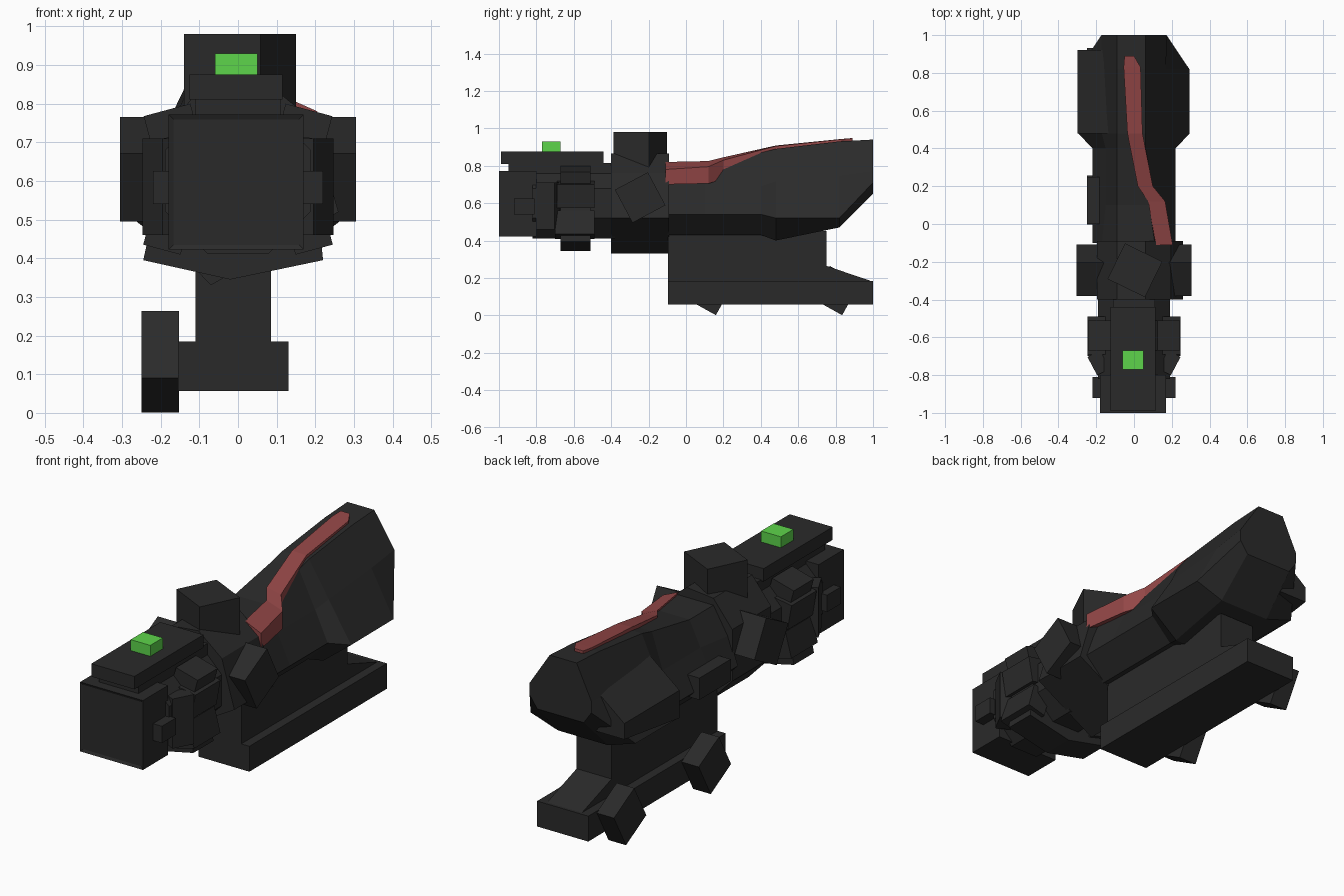
import bpy, bmesh, math
from mathutils import Matrix, Vector

if "Cube" in bpy.data.objects:
    bpy.data.objects.remove(bpy.data.objects["Cube"])


def material(name, rgb):
    m = bpy.data.materials.new(name)
    m.diffuse_color = (*rgb, 1)
    m.use_nodes = True
    m.node_tree.nodes["Principled BSDF"].inputs["Base Color"].default_value = m.diffuse_color
    return m


DARK = material("dark grey", (0.023, 0.023, 0.023))
GREEN = material("green", (0.11, 0.66, 0.07))
RED = material("dull red", (0.29, 0.062, 0.062))


def finish(name, bm, mat):
    bmesh.ops.recalc_face_normals(bm, faces=bm.faces)
    me = bpy.data.meshes.new(name)
    bm.to_mesh(me)
    bm.free()
    me.materials.append(mat)
    ob = bpy.data.objects.new(name, me)
    bpy.context.collection.objects.link(ob)
    return ob


def box(name, x, y, z, mat=DARK, rot=None):
    """Box from three (min, max) ranges; rot = (degrees, axis) about its centre."""
    bm = bmesh.new()
    bmesh.ops.create_cube(bm, size=1)
    c = Vector([(a + b) / 2 for a, b in (x, y, z)])
    s = [b - a for a, b in (x, y, z)]
    m = Matrix.Translation(c)
    if rot:
        m = m @ Matrix.Rotation(math.radians(rot[0]), 4, rot[1])
    bm.transform(m @ Matrix.Diagonal((*s, 1)))
    return finish(name, bm, mat)


def loft(name, sections, mat=DARK):
    """Skin equal-length rings of points and cap both ends."""
    bm = bmesh.new()
    rings = [[bm.verts.new(p) for p in s] for s in sections]
    n = len(rings[0])
    for a, b in zip(rings, rings[1:]):
        for i in range(n):
            j = (i + 1) % n
            bm.faces.new((a[i], a[j], b[j], b[i]))
    bm.faces.new(rings[0])
    bm.faces.new(rings[-1][::-1])
    return finish(name, bm, mat)


def prism_y(name, pts, y0, y1):
    return loft(name, [[(x, y, z) for x, z in pts] for y in (y0, y1)])


def ngon(n, r, start, cz):
    return [(r * math.cos(math.radians(start + 360 * i / n)),
             cz + r * math.sin(math.radians(start + 360 * i / n))) for i in range(n)]


# Square front housing with a slightly recessed lens face
bm = bmesh.new()
bmesh.ops.create_cube(bm, size=1)
bm.transform(Matrix.Translation((-0.005, -0.9, 0.597)) @ Matrix.Diagonal((0.35, 0.2, 0.35, 1)))
front = [f for f in bm.faces if f.calc_center_median().y < -0.99]
bmesh.ops.inset_region(bm, faces=front, thickness=0.018, depth=-0.006)
finish("front_housing", bm, DARK)

# Neck tube, top rail and green button
prism_y("neck_tube", ngon(8, 0.205, 22.5, 0.6), -0.82, -0.38)
box("rail_riser", (-0.11, 0.11), (-0.95, -0.40), (0.74, 0.815))
box("top_rail", (-0.125, 0.115), (-0.99, -0.44), (0.81, 0.875))
box("green_button", (-0.06, 0.05), (-0.77, -0.67), (0.87, 0.93), GREEN)

# Neck collar with V-shaped underside
prism_y("neck_collar", [(-0.19, 0.76), (0.19, 0.76), (0.20, 0.60), (0.22, 0.395),
                        (-0.02, 0.345), (-0.245, 0.395), (-0.20, 0.60)], -0.67, -0.51)

# Knobs around the neck, on both sides
for s, side in ((-1, "left"), (1, "right")):
    def span(a, b):
        return tuple(sorted((s * a, s * b)))
    box("housing_stud_" + side, span(0.15, 0.22), (-0.92, -0.81), (0.54, 0.625))
    box("upper_knob_" + side, span(0.11, 0.235), (-0.67, -0.51), (0.70, 0.785), rot=(s * 15, 'Y'))
    box("middle_knob_" + side, span(0.14, 0.235), (-0.69, -0.49), (0.58, 0.71), rot=(s * 10, 'Y'))
    box("lower_knob_" + side, span(0.13, 0.23), (-0.70, -0.49), (0.42, 0.55), rot=(s * -15, 'Y'))
    box("angled_knob_" + side, span(0.15, 0.225), (-0.79, -0.68), (0.46, 0.71), rot=(s * -28, 'Z'))
    # Turned square side turret
    box("side_turret_" + side, span(0.14, 0.305), (-0.345, -0.145), (0.53, 0.73), rot=(28, 'X'))

# Lopsided main collar and turned top turret
prism_y("main_collar", [(-0.07, 0.33), (0.26, 0.52), (0.19, 0.76), (0.06, 0.865),
                        (-0.09, 0.85), (-0.195, 0.72), (-0.195, 0.46)], -0.40, -0.09)
box("top_turret", (-0.105, 0.115), (-0.35, -0.14), (0.78, 0.98), rot=(-26, 'Z'))


# Body: narrow ridge on top, steep flanks, keel below, flaring towards the back
def section(y, top, tr, wu, zu, w, zl, bot, bw):
    return [(-0.09, y, top), (tr, y, top), (wu, y, zu), (w, y, zl),
            (bw, y, bot), (-bw, y, bot), (-w, y, zl), (-wu, y, zu)]


loft("body", [section(-0.10, 0.815, 0.11, 0.17, 0.68, 0.22, 0.54, 0.43, 0.11),
              section(0.10, 0.815, 0.08, 0.15, 0.69, 0.22, 0.54, 0.43, 0.11),
              section(0.40, 0.87, 0.06, 0.15, 0.69, 0.22, 0.54, 0.43, 0.11),
              section(0.48, 0.89, 0.06, 0.17, 0.717, 0.295, 0.52, 0.40, 0.14),
              section(0.82, 0.93, 0.06, 0.17, 0.745, 0.293, 0.52, 0.47, 0.14),
              section(1.00, 0.94, 0.06, 0.172, 0.77, 0.172, 0.71, 0.65, 0.13)])

# Block on the left rear flank, with a small plate in front of it
loft("left_rear_block", [[(-0.10, y, 0.82), (-0.30, y, 0.66), (-0.30, y, b), (-0.10, y, b)]
                         for y, b in ((0.48, 0.52), (0.92, 0.58))])
box("left_side_plate", (-0.25, -0.15), (0.0, 0.25), (0.51, 0.62))

# Red strap running along the ridge: y, left x and z, right x and z, depth
strap = [(-0.11, 0.115, 0.82, 0.205, 0.78, 0.08), (0.12, 0.075, 0.825, 0.165, 0.795, 0.09),
         (0.20, 0.02, 0.845, 0.10, 0.83, 0.10), (0.48, -0.035, 0.908, 0.045, 0.905, 0.055),
         (0.83, -0.055, 0.943, 0.035, 0.942, 0.03), (0.89, -0.05, 0.948, 0.0, 0.948, 0.03)]
loft("red_strap", [[(a, y, za), (b, y, zb), (b, y, zb - d), (a, y, za - d)]
                   for y, a, za, b, zb, d in strap], RED)

# Stem with sloped tail, and base rail
stem = [(-0.095, 0.45), (0.75, 0.45), (0.75, 0.265), (1.0, 0.18), (1.0, 0.10), (-0.095, 0.10)]
loft("stem", [[(x, y, z) for y, z in stem] for x in (-0.11, 0.085)])
box("base_rail", (-0.155, 0.13), (-0.095, 1.0), (0.057, 0.185))

# Tilted clamp blocks on the left of the base
for y, name in ((0.127, "front_clamp"), (0.802, "rear_clamp")):
    box(name, (-0.25, -0.152), (y - 0.0925, y + 0.0925), (0.0335, 0.2315), rot=(-29, 'X'))
